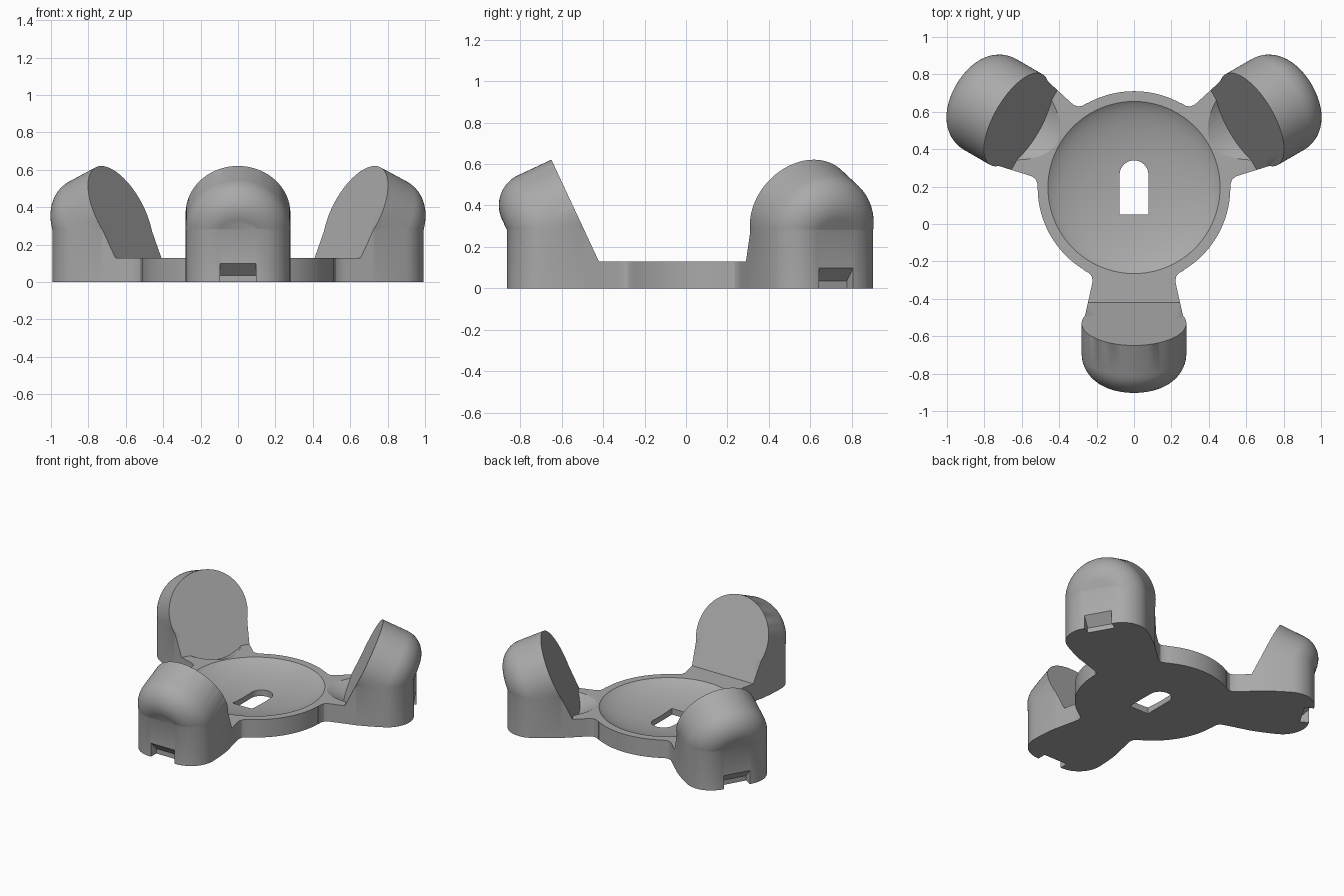
import bpy
import bmesh
from math import cos, sin, pi, radians, tan
from mathutils import Matrix, Vector

cube = bpy.data.objects.get("Cube")
if cube:
    bpy.data.objects.remove(cube, do_unlink=True)

# Main dimensions, measured from the dish centre
HUB_Y = 0.195
PLATE_TOP = 0.13
WALL_TOP = 0.28
POD_R = 0.28
FILLET = 0.16
POD_LEN = 0.338
TILT = radians(25)
FACE = Vector((0, -0.726, 0.367))
POD_FRAME = Matrix.Translation(FACE) @ Matrix.Rotation(pi / 2 + TILT, 4, 'X')

grey = bpy.data.materials.new("plain grey")
grey.use_nodes = True
GREY = (0.4, 0.4, 0.4, 1)
grey.diffuse_color = GREY
shader = next(n for n in grey.node_tree.nodes if n.type == 'BSDF_PRINCIPLED')
shader.inputs["Base Color"].default_value = GREY


def to_object(name, bm):
    bmesh.ops.recalc_face_normals(bm, faces=bm.faces)
    mesh = bpy.data.meshes.new(name)
    bm.to_mesh(mesh)
    bm.free()
    mesh.materials.append(grey)
    obj = bpy.data.objects.new(name, mesh)
    bpy.context.collection.objects.link(obj)
    return obj


def prism(name, outline, low, high, along_x=False):
    """Extrude a 2D outline upward, or a (y, z) outline along x."""
    place = (lambda p, h: (h, *p)) if along_x else (lambda p, h: (*p, h))
    bm = bmesh.new()
    rings = [[bm.verts.new(place(p, h)) for p in outline] for h in (low, high)]
    for ring in rings:
        bm.faces.new(ring)
    count = len(outline)
    for i in range(count):
        j = (i + 1) % count
        bm.faces.new((rings[0][i], rings[0][j], rings[1][j], rings[1][i]))
    return to_object(name, bm)


def lathe(profile, frame, segments=96):
    """Closed solid of revolution about the frame's z axis."""
    bm = bmesh.new()
    rings = [[bm.verts.new((r * cos(2 * pi * i / segments), r * sin(2 * pi * i / segments), z))
              for i in range(segments)] for r, z in profile]
    for a, b in zip(rings, rings[1:]):
        for i in range(segments):
            j = (i + 1) % segments
            bm.faces.new((a[i], a[j], b[j], b[i]))
    bm.faces.new(rings[0])
    bm.faces.new(rings[-1])
    bmesh.ops.recalc_face_normals(bm, faces=bm.faces)
    bm.transform(frame)
    return bm


def combine(target, tool, operation):
    mod = target.modifiers.new("combine", 'BOOLEAN')
    mod.operation = operation
    mod.solver = 'EXACT'
    mod.object = tool
    bpy.context.view_layer.update()
    graph = bpy.context.evaluated_depsgraph_get()
    mesh = bpy.data.meshes.new_from_object(target.evaluated_get(graph))
    target.modifiers.clear()
    target.data = mesh
    bpy.data.objects.remove(tool, do_unlink=True)


def arc(cx, cy, r, start, end, steps):
    return [(cx + r * cos(start + (end - start) * i / steps),
             cy + r * sin(start + (end - start) * i / steps)) for i in range(steps + 1)]


def make_arm():
    # Tilted round-ended pod, with its section dropped straight down as walls
    profile = [(POD_R, -0.002)] + arc(POD_R - FILLET, POD_LEN - FILLET, FILLET, 0, pi / 2, 16)
    bm = lathe(profile, POD_FRAME)
    bmesh.ops.bisect_plane(bm, geom=bm.verts[:] + bm.edges[:] + bm.faces[:],
                           plane_co=(0, 0, WALL_TOP), plane_no=(0, 0, 1), clear_inner=True)
    rim = [e for e in bm.edges if e.is_boundary]
    walls = bmesh.ops.extrude_edge_only(bm, edges=rim)["geom"]
    for v in walls:
        if isinstance(v, bmesh.types.BMVert):
            v.co.z = 0
    bmesh.ops.holes_fill(bm, edges=[e for e in bm.edges if e.is_boundary], sides=0)
    arm = to_object("arm", bm)

    # Neck that joins the pod to the dish, flared at the root
    side = [(0.2, -0.3), (0.25, -0.42), (0.268, -0.442), (0.24, -0.458), (0.226, -0.475),
            (0.221, -0.5), (0.227, -0.53), (0.262, -0.685), (0.262, -0.75)]
    neck = prism("neck", side + [(-x, y) for x, y in reversed(side)], 0, WALL_TOP - 0.001)
    combine(arm, neck, 'UNION')

    # Flat slanted face above the plate
    def face_y(z):
        return FACE.y + (FACE.z - z) * tan(TILT)
    wedge = prism("wedge", [(face_y(PLATE_TOP), PLATE_TOP), (face_y(0.9), 0.9),
                            (0, 0.9), (0, PLATE_TOP)], -0.6, 0.6, along_x=True)
    combine(arm, wedge, 'DIFFERENCE')

    # Round socket
    combine(arm, to_object("socket", lathe([(0.21, -0.1), (0.21, 0.2)], POD_FRAME)), 'DIFFERENCE')

    # Outer notch with a sloped ceiling
    notch = prism("notch", [(-1.2, -0.05), (-0.997, -0.05), (-0.997, 0.035),
                            (-1.06, 0.1), (-1.2, 0.1)], -0.095, 0.095, along_x=True)
    combine(arm, notch, 'DIFFERENCE')
    return arm


# Round plate
body = prism("three_pod_holder", arc(0, 0, 0.515, 0, 2 * pi, 128)[:-1], 0, PLATE_TOP)

# Three arms, each with a shallow clearance groove in front of its socket
arm = make_arm()
for k in range(3):
    turn = Matrix.Rotation(2 * pi * k / 3, 4, 'Z')
    copy = bpy.data.objects.new("arm_copy", arm.data.copy())
    copy.data.transform(turn)
    bpy.context.collection.objects.link(copy)
    combine(body, copy, 'UNION')
for k in range(3):
    turn = Matrix.Rotation(2 * pi * k / 3, 4, 'Z')
    groove = lathe([(0.32, -0.5), (0.32, 0)], turn @ POD_FRAME)
    combine(body, to_object("groove", groove), 'DIFFERENCE')
bpy.data.objects.remove(arm, do_unlink=True)

# Shallow bowl
bm = bmesh.new()
bmesh.ops.create_uvsphere(bm, u_segments=96, v_segments=64, radius=1,
                          matrix=Matrix.Translation((0, 0, 0.178)) @ Matrix.Diagonal((0.49, 0.49, 0.14, 1)))
bmesh.ops.bisect_plane(bm, geom=bm.verts[:] + bm.edges[:] + bm.faces[:],
                       plane_co=(0, 0, PLATE_TOP + 0.002), plane_no=(0, 0, 1), clear_outer=True)
bmesh.ops.holes_fill(bm, edges=[e for e in bm.edges if e.is_boundary], sides=0)
combine(body, to_object("bowl", bm), 'DIFFERENCE')

# Arched slot through the floor
slot = [(-0.077, -0.145), (0.077, -0.145)] + arc(0, 0.068, 0.077, 0, pi, 24)
combine(body, prism("slot", slot, -0.1, 0.3), 'DIFFERENCE')

# Place and shade
body.data.transform(Matrix.Translation((0, HUB_Y, 0)))
bpy.ops.object.select_all(action='DESELECT')
body.select_set(True)
bpy.context.view_layer.objects.active = body
bpy.ops.object.shade_smooth_by_angle(angle=radians(25))
